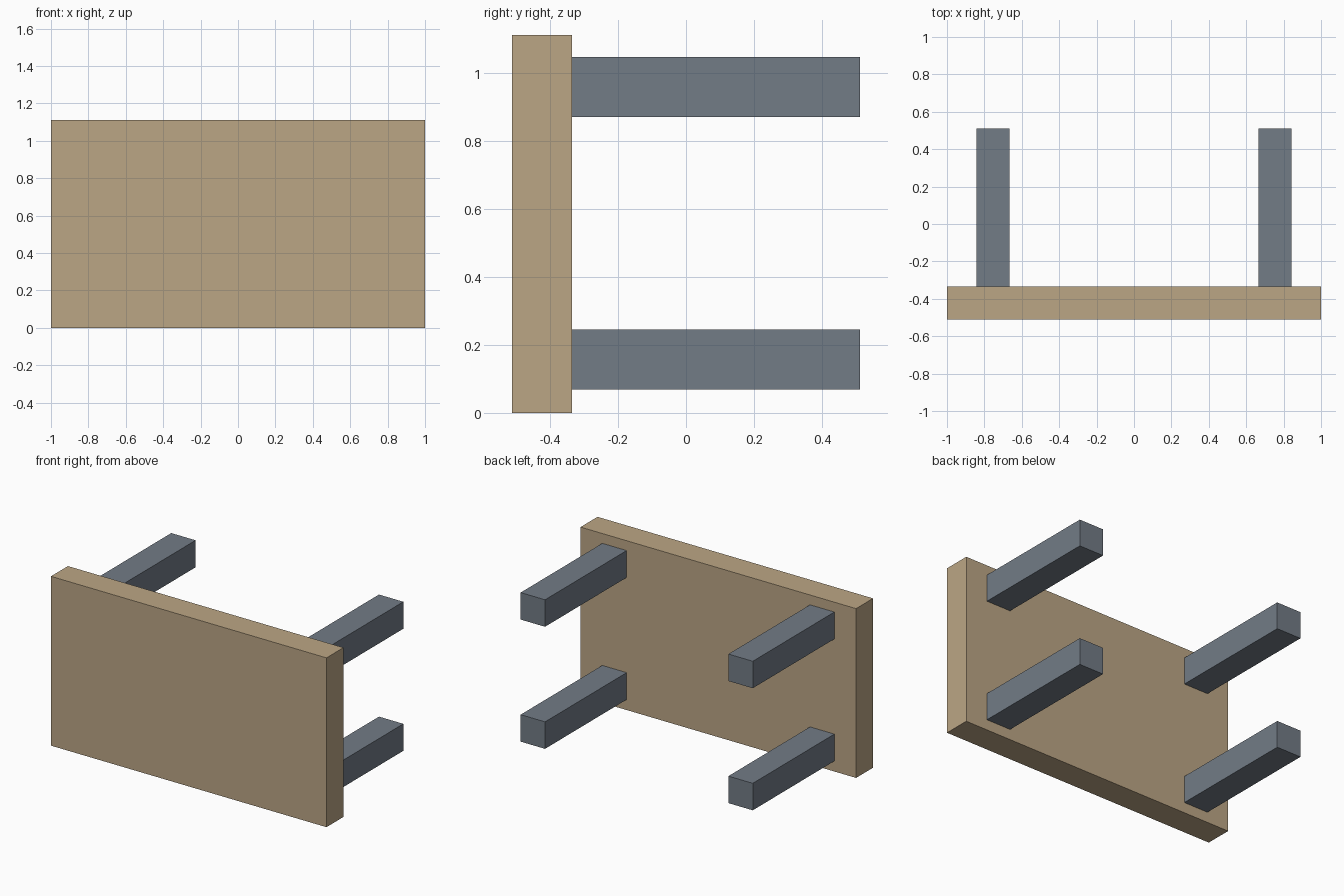
import bpy

if "Cube" in bpy.data.objects:
    bpy.data.objects.remove(bpy.data.objects["Cube"])


def material(name, color):
    m = bpy.data.materials.new(name)
    m.diffuse_color = (*color, 1)
    m.use_nodes = True
    m.node_tree.nodes["Principled BSDF"].inputs["Base Color"].default_value = m.diffuse_color
    return m


def box(name, lo, hi, mat):
    center = [(a + b) / 2 for a, b in zip(lo, hi)]
    bpy.ops.mesh.primitive_cube_add(size=1, location=center)
    ob = bpy.context.object
    ob.name = name
    ob.scale = [b - a for a, b in zip(lo, hi)]
    bpy.ops.object.transform_apply(location=False, rotation=False, scale=True)
    ob.data.materials.append(mat)
    return ob


wood = material("tan_wood", (0.50, 0.38, 0.235))
grey = material("slate_grey", (0.17, 0.20, 0.24))

# Table top, standing on its long edge
TOP_BACK = -0.335
box("table_top", (-1, -0.511, 0), (1, TOP_BACK, 1.111), wood)

# Four square legs pointing backwards
HALF = 0.0885
for side, x in (("left", -0.754), ("right", 0.754)):
    for level, z in (("lower", 0.157), ("upper", 0.958)):
        box(f"{level}_{side}_leg",
            (x - HALF, TOP_BACK, z - HALF),
            (x + HALF, 0.511, z + HALF), grey)
